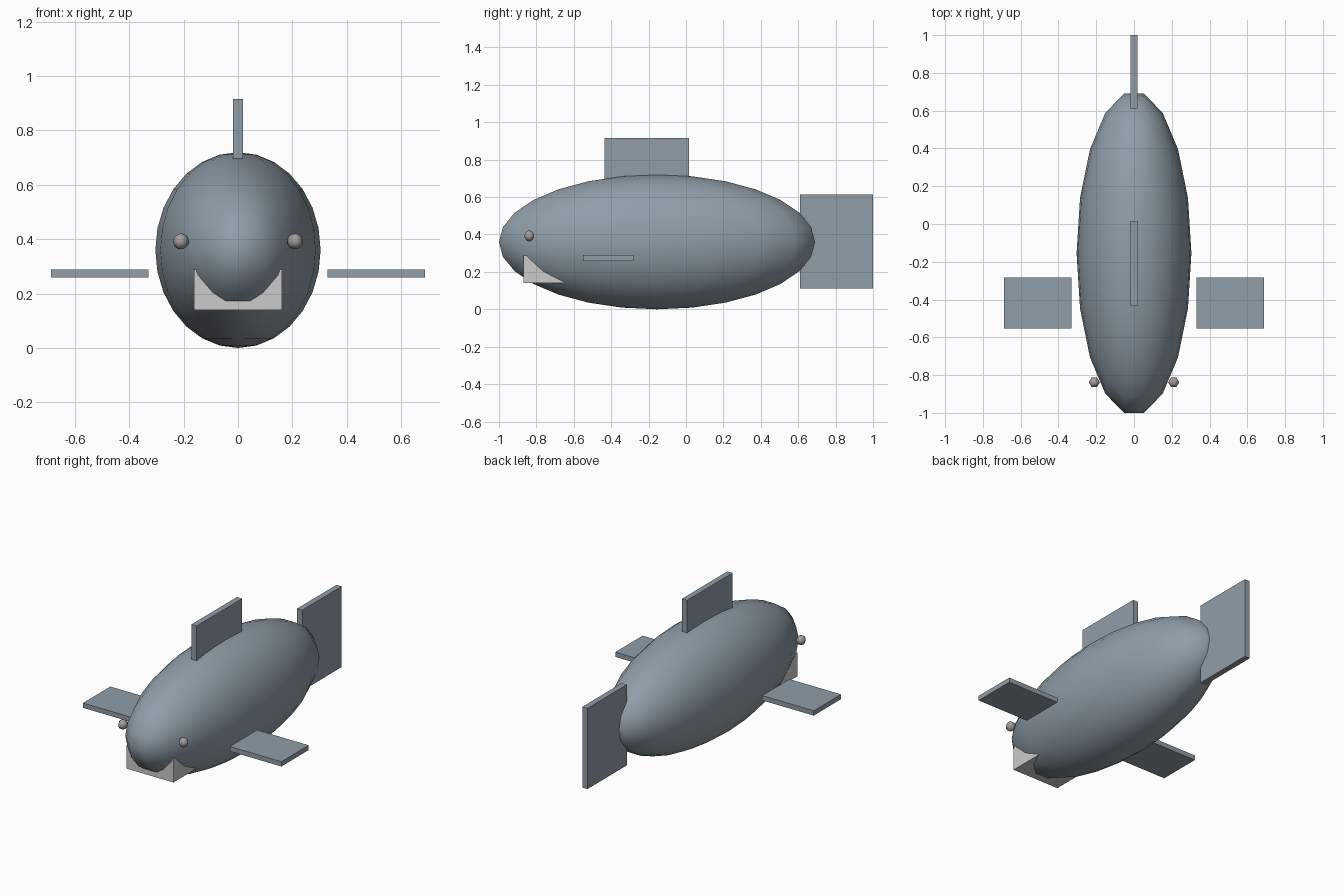
import bpy, bmesh, math
from mathutils import Matrix

if "Cube" in bpy.data.objects:
    bpy.data.objects.remove(bpy.data.objects["Cube"])


def material(name, rgb):
    m = bpy.data.materials.new(name)
    m.diffuse_color = (*rgb, 1)
    m.use_nodes = True
    m.node_tree.nodes["Principled BSDF"].inputs["Base Color"].default_value = m.diffuse_color
    return m


SKIN = material("slate_skin", (0.28, 0.34, 0.39))
WHITE = material("white", (0.8, 0.8, 0.8))
EYE = material("eye_grey", (0.36, 0.34, 0.33))


def finish(bm, name, mat, smooth=False):
    me = bpy.data.meshes.new(name)
    bm.to_mesh(me)
    bm.free()
    for p in me.polygons:
        p.use_smooth = smooth
    me.materials.append(mat)
    ob = bpy.data.objects.new(name, me)
    bpy.context.collection.objects.link(ob)


def box(name, x, y, z, mat):
    size = [b - a for a, b in (x, y, z)]
    mid = [(a + b) / 2 for a, b in (x, y, z)]
    bm = bmesh.new()
    bmesh.ops.create_cube(bm, size=1, matrix=Matrix.Translation(mid) @ Matrix.Diagonal((*size, 1)))
    finish(bm, name, mat)


def ellipsoid(name, centre, radii, segments, rings, mat):
    # quarter turn puts a vertex column on the x axis
    bm = bmesh.new()
    bmesh.ops.create_uvsphere(
        bm, u_segments=segments, v_segments=rings, radius=1,
        matrix=Matrix.Translation(centre) @ Matrix.Diagonal((*radii, 1))
        @ Matrix.Rotation(math.pi / 2, 4, 'Z'))
    finish(bm, name, mat, smooth=True)


# Body
ellipsoid("body", (0, -0.155, 0.36), (0.304, 0.858, 0.36), 18, 14, SKIN)

# Upright fins
box("back_fin", (-0.018, 0.018), (-0.435, 0.015), (0.69, 0.915), SKIN)
box("tail_fin", (-0.018, 0.018), (0.61, 1.0), (0.11, 0.615), SKIN)

# Mouth block
box("mouth", (-0.162, 0.162), (-0.87, -0.6), (0.14, 0.288), WHITE)

# Paired side fins and eyes
for side, s in (("right", 1), ("left", -1)):
    box(side + "_side_fin", sorted((s * 0.33, s * 0.687)), (-0.552, -0.282), (0.259, 0.289), SKIN)
    ellipsoid(side + "_eye", (s * 0.21, -0.838, 0.392), (0.029,) * 3, 6, 10, EYE)
